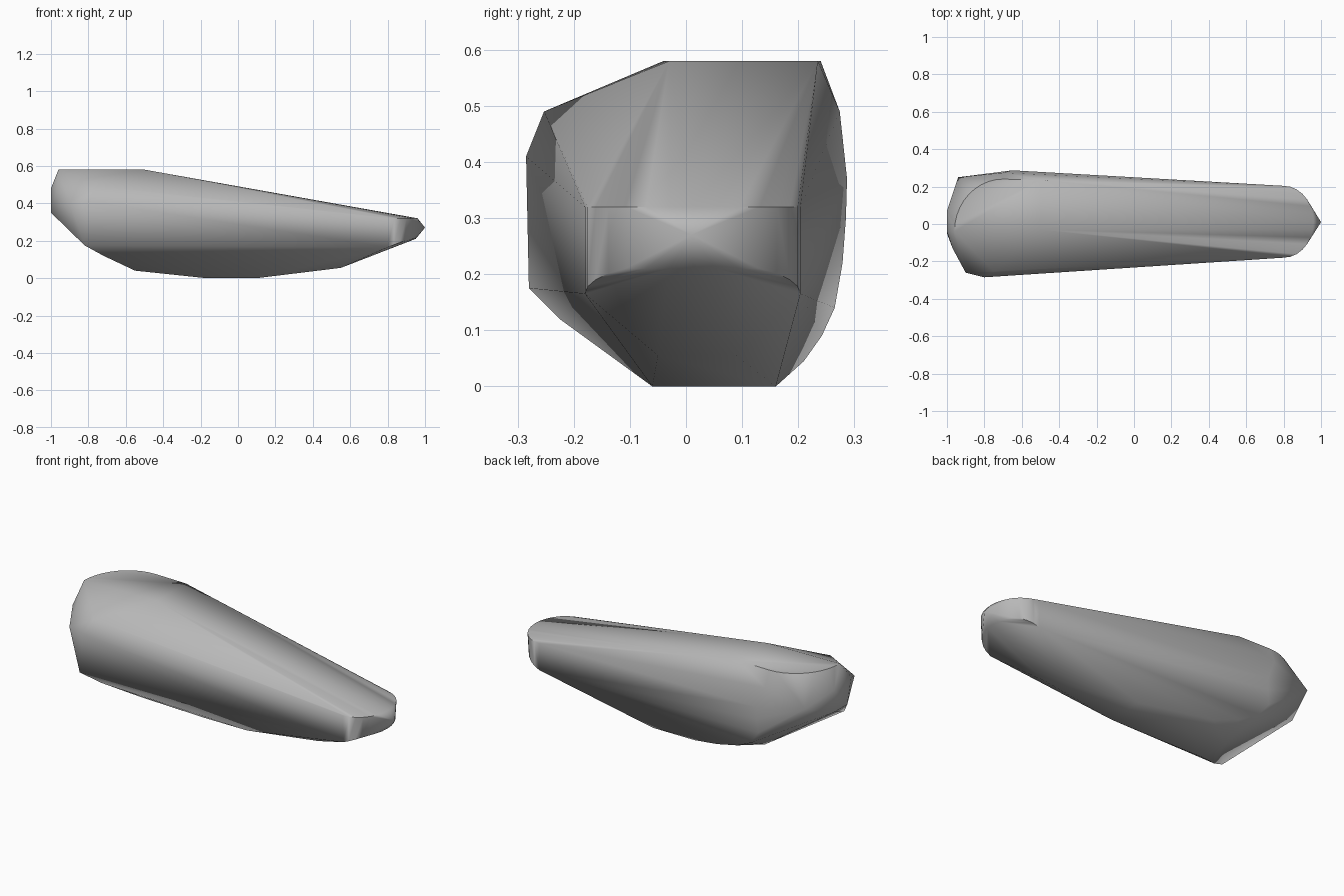
import bpy, bmesh
from math import sin, cos, radians

if "Cube" in bpy.data.objects:
    bpy.data.objects.remove(bpy.data.objects["Cube"])


def arc(cx, cy, rx, ry, start, end, steps, height):
    """Points on an elliptical arc; height is a function of the angle."""
    angles = [radians(start + (end - start) * i / steps) for i in range(steps + 1)]
    return [(cx + rx * cos(a), cy + ry * sin(a), height(a)) for a in angles]


def pair(x, y_front, y_back, z):
    """Front and back points at the same station."""
    return [(x, y_front, z), (x, y_back, z)]


points = []
# flat crown over the thick end
points += arc(-0.7, -0.04, 0.26, 0.28, 90, 180, 10, lambda a: 0.58)
points += pair(-0.5, -0.03, 0.235, 0.58)
# rounded thin end: upper rim, lower rim and blunt tip
points += arc(0.8, 0.012, 0.16, 0.192, -90, 90, 14, lambda a: 0.32)
points += arc(0.8, 0.012, 0.15, 0.192, -90, 90, 14,
              lambda a: 0.165 + 0.045 * min(1, 1.3 * cos(a)))
points += [(1, 0.01, 0.27)]
# front wall
points += [(-0.75, -0.253, 0.49), (-0.8, -0.285, 0.41), (-0.9, -0.26, 0.41),
           (-0.82, -0.28, 0.175), (-0.72, -0.225, 0.12)]
# bulging back wall, curling under towards the base
points += [(-0.35, 0.21, 0.045), (-0.5, 0.242, 0.09), (-0.6, 0.265, 0.14),
           (-0.66, 0.279, 0.22), (-0.65, 0.285, 0.3), (-0.65, 0.287, 0.37),
           (-0.7, 0.274, 0.49), (-0.94, 0.25, 0.42)]
# thick end cap
points += pair(-1, -0.04, 0.07, 0.48)
points += pair(-1, -0.05, 0.06, 0.35)
points += [(-0.97, -0.13, 0.47)]
# keel, stepping down to the flat base
points += pair(-0.55, -0.11, 0.06, 0.04)
points += pair(-0.17, -0.06, 0.16, 0)
points += pair(0.1, -0.06, 0.16, 0)
points += pair(0.55, -0.05, 0.09, 0.055)

# wrap the outline in one closed skin
bm = bmesh.new()
for p in points:
    bm.verts.new(p)
hull = bmesh.ops.convex_hull(bm, input=bm.verts)
loose = {g for g in hull["geom_interior"] + hull["geom_unused"]
         if isinstance(g, bmesh.types.BMVert)}
bmesh.ops.delete(bm, geom=list(loose), context="VERTS")
bmesh.ops.recalc_face_normals(bm, faces=bm.faces)
mesh = bpy.data.meshes.new("stone_body")
bm.to_mesh(mesh)
bm.free()

stone = bpy.data.objects.new("stone_body", mesh)
bpy.context.collection.objects.link(stone)

# plain grey
grey = bpy.data.materials.new("stone_grey")
grey.use_nodes = True
grey.diffuse_color = (0.48, 0.48, 0.48, 1)
grey.node_tree.nodes["Principled BSDF"].inputs["Base Color"].default_value = grey.diffuse_color
mesh.materials.append(grey)

bpy.ops.object.select_all(action="DESELECT")
stone.select_set(True)
bpy.context.view_layer.objects.active = stone
bpy.ops.object.shade_smooth_by_angle(angle=radians(50))
